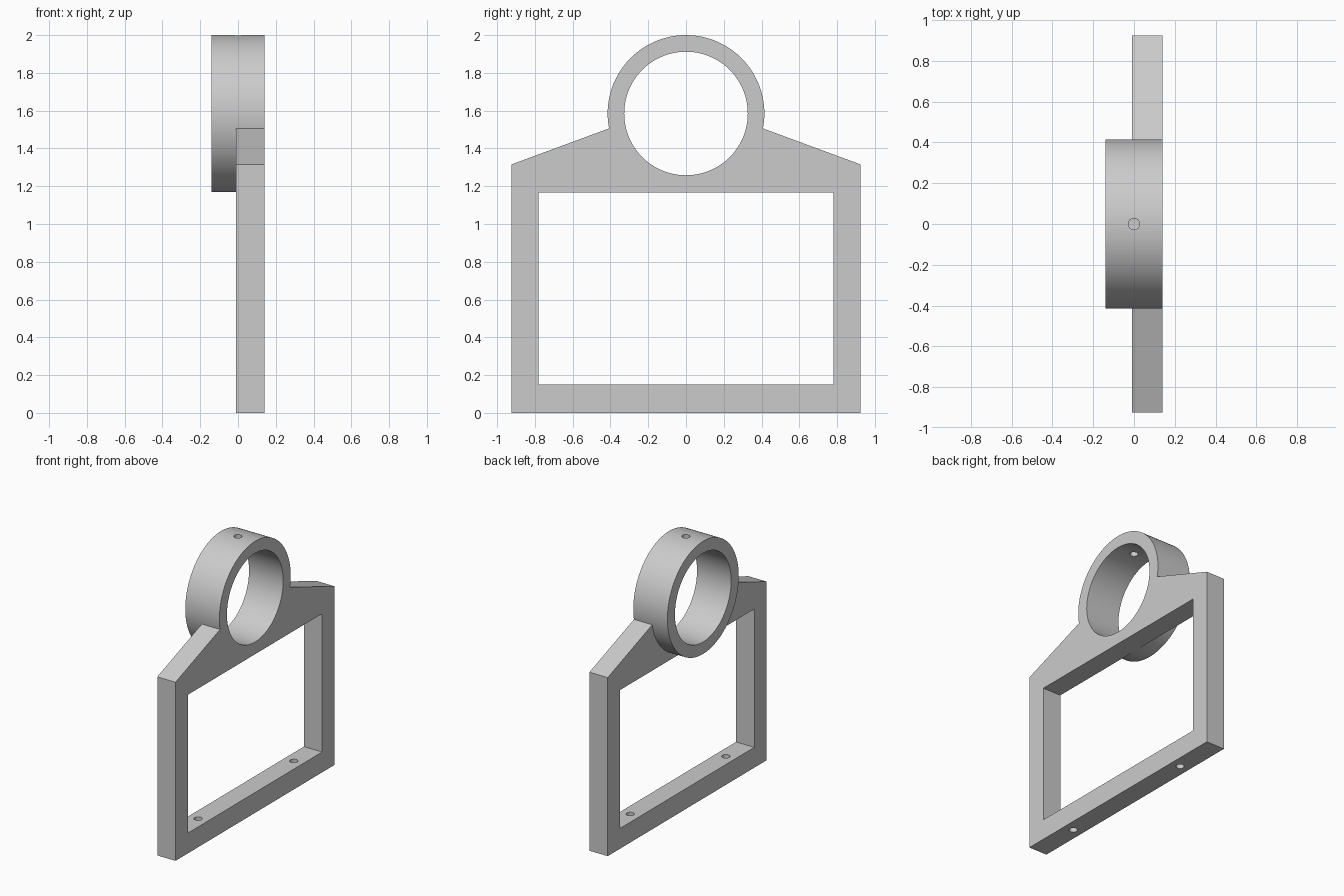
import bpy, bmesh, math
from mathutils import Matrix

old = bpy.data.objects.get("Cube")
if old:
    bpy.data.objects.remove(old, do_unlink=True)

X0, X1 = -0.139, 0.139      # full depth of the ring
PLATE_X = -0.01             # rear face of the plate
RING_Z, RING_R, BORE_R = 1.585, 0.415, 0.327
HOLE_R = 0.028
PLATE_MID = (PLATE_X + X1) / 2

grey = bpy.data.materials.new("plain grey")
grey.use_nodes = True
grey.diffuse_color = (0.6, 0.6, 0.6, 1)
grey.node_tree.nodes["Principled BSDF"].inputs["Base Color"].default_value = (0.6, 0.6, 0.6, 1)


def finish(bm, name):
    bmesh.ops.recalc_face_normals(bm, faces=bm.faces)
    mesh = bpy.data.meshes.new(name)
    bm.to_mesh(mesh)
    bm.free()
    mesh.materials.append(grey)
    obj = bpy.data.objects.new(name, mesh)
    bpy.context.collection.objects.link(obj)
    return obj


def prism(name, outline, x0, x1):
    """Extrude a (y, z) outline along x."""
    bm = bmesh.new()
    face = bm.faces.new([bm.verts.new((x0, y, z)) for y, z in outline])
    ext = bmesh.ops.extrude_face_region(bm, geom=[face])
    verts = [v for v in ext["geom"] if isinstance(v, bmesh.types.BMVert)]
    bmesh.ops.translate(bm, verts=verts, vec=(x1 - x0, 0, 0))
    return finish(bm, name)


def circle(radius, count=128):
    return [(radius * math.cos(2 * math.pi * i / count),
             RING_Z + radius * math.sin(2 * math.pi * i / count)) for i in range(count)]


def drill(name, x, y, z, depth):
    bm = bmesh.new()
    bmesh.ops.create_cone(bm, cap_ends=True, segments=32, radius1=HOLE_R, radius2=HOLE_R,
                          depth=depth, matrix=Matrix.Translation((x, y, z)))
    return finish(bm, name)


# Plate with sloping shoulders
half = [(0.925, 0), (0.925, 1.315), (0.41, 1.505), (0.3, 1.545)]
frame = prism("ring_frame", half + [(-y, z) for y, z in reversed(half)], PLATE_X, X1)

# Ring joined on, then the window, bore and screw holes cut out
ring = prism("ring", circle(RING_R), X0, X1)
window = [(0.78, 0.15), (0.78, 1.168), (-0.78, 1.168), (-0.78, 0.15)]
steps = [(ring, 'UNION'),
         (prism("window_cutter", window, PLATE_X - 0.05, X1 + 0.1), 'DIFFERENCE'),
         (prism("bore_cutter", circle(BORE_R), X0 - 0.1, X1 + 0.1), 'DIFFERENCE'),
         (drill("ring_hole_cutter", 0, 0, RING_Z + RING_R, 0.4), 'DIFFERENCE')]
for side in (-1, 1):
    steps.append((drill("base_hole_cutter", PLATE_MID, side * 0.556, 0.07, 0.4), 'DIFFERENCE'))

bpy.context.view_layer.objects.active = frame
for tool, operation in steps:
    mod = frame.modifiers.new(tool.name, 'BOOLEAN')
    mod.operation = operation
    mod.solver = 'EXACT'
    mod.object = tool
    bpy.ops.object.modifier_apply(modifier=mod.name)
    bpy.data.objects.remove(tool, do_unlink=True)

# Smooth curved walls, crisp edges
for obj in bpy.context.selected_objects:
    obj.select_set(False)
frame.select_set(True)
bpy.ops.object.shade_smooth_by_angle(angle=math.radians(30))
